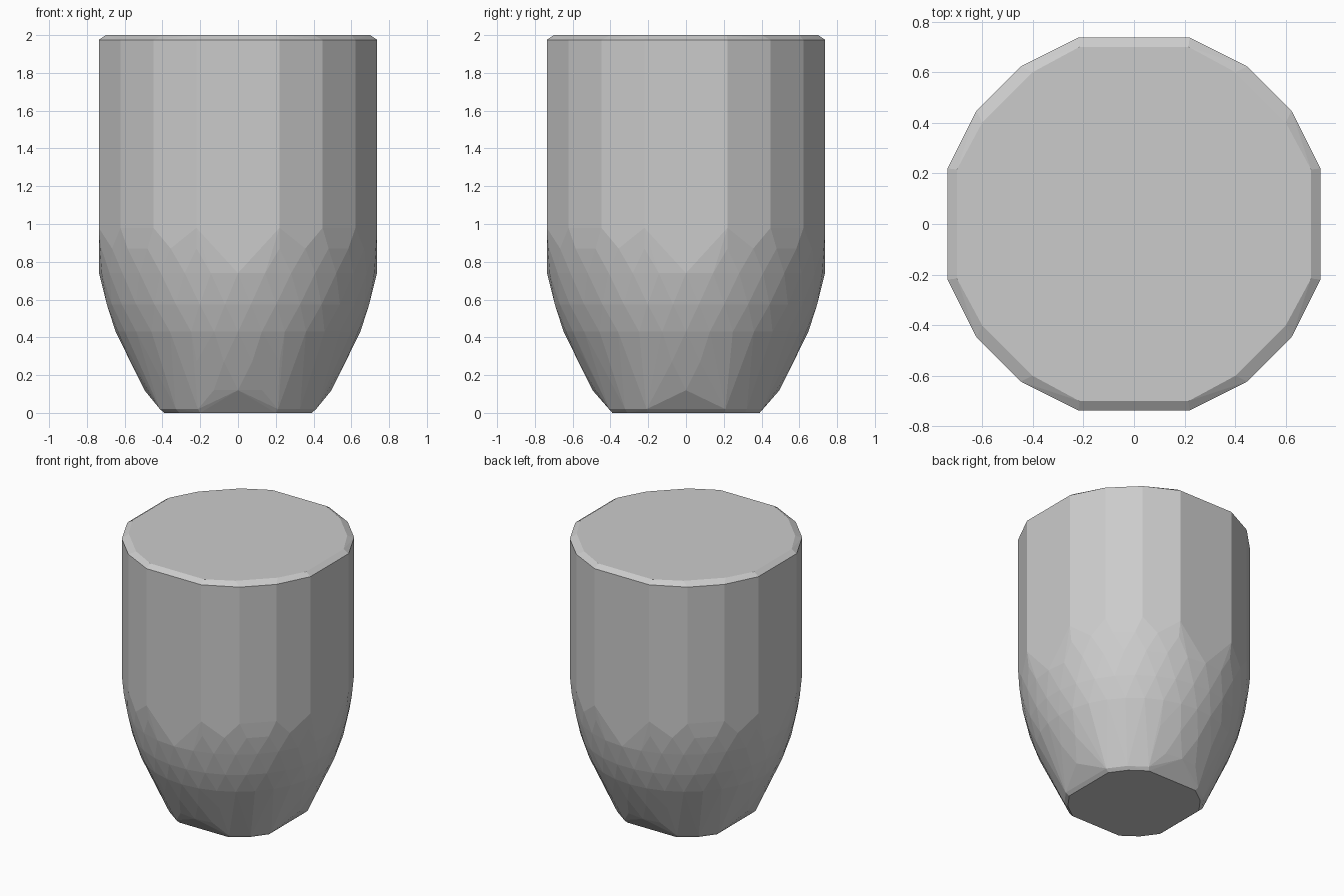
import bpy, bmesh, math

if "Cube" in bpy.data.objects:
    bpy.data.objects.remove(bpy.data.objects["Cube"])

def mirrored(points):
    return [(sx * x, sy * y) for x, y in points for sx in (-1, 1) for sy in (-1, 1)]

# faceted wall cross-section: four corners per quadrant
CORNERS = [(0.737, 0.22), (0.622, 0.448), (0.448, 0.622), (0.22, 0.737)]
TOP = [(0.70, 0.215), (0.60, 0.40), (0.40, 0.60), (0.215, 0.70)]
BASE = [(0.39, 0.20), (0.31, 0.31), (0.20, 0.39)]

def wall_radius(a):
    """Distance from the axis to the flat-sided wall at angle a."""
    best = 9.0
    poly = sorted(mirrored(CORNERS), key=lambda p: math.atan2(p[1], p[0]))
    for i, p in enumerate(poly):
        q = poly[(i + 1) % len(poly)]
        nx, ny = q[1] - p[1], p[0] - q[0]
        d = nx * math.cos(a) + ny * math.sin(a)
        if d > 1e-6:
            best = min(best, (nx * p[0] + ny * p[1]) / d)
    return best

pts = []
# rim, upper wall and flat foot
pts += [(x, y, 2.0) for x, y in mirrored(TOP)]
pts += [(x, y, z) for x, y in mirrored(CORNERS) for z in (0.98, 1.975)]
pts += [(x, y, 0.0) for x, y in mirrored(BASE)]
pts += [(x * 1.06, y * 1.04, 0.02) for x, y in mirrored(BASE)]

# rounded lower bowl, clipped by the flat wall
BOWL = [(0.12, 0.495, 24), (0.27, 0.573, 24), (0.43, 0.648, 32),
        (0.575, 0.698, 32), (0.74, 0.736, 32), (0.87, 0.756, 32)]
for k, (z, r, n) in enumerate(BOWL):
    for i in range(n):
        a = 2 * math.pi * (i + (0.5 if k % 2 else 0)) / n
        rr = min(r, wall_radius(a))
        pts.append((rr * math.cos(a), rr * math.sin(a), z))

bm = bmesh.new()
for p in pts:
    bm.verts.new(p)
bmesh.ops.remove_doubles(bm, verts=bm.verts, dist=0.0005)
res = bmesh.ops.convex_hull(bm, input=bm.verts)
loose = [v for v in bm.verts if not v.link_faces]
bmesh.ops.delete(bm, geom=loose, context='VERTS')
# merge coplanar triangles into clean facets
bmesh.ops.dissolve_limit(bm, angle_limit=math.radians(1.5),
                         verts=bm.verts, edges=bm.edges)
bmesh.ops.recalc_face_normals(bm, faces=bm.faces)
mesh = bpy.data.meshes.new("tumbler_body")
bm.to_mesh(mesh)
bm.free()
bpy.context.collection.objects.link(bpy.data.objects.new("tumbler_body", mesh))
